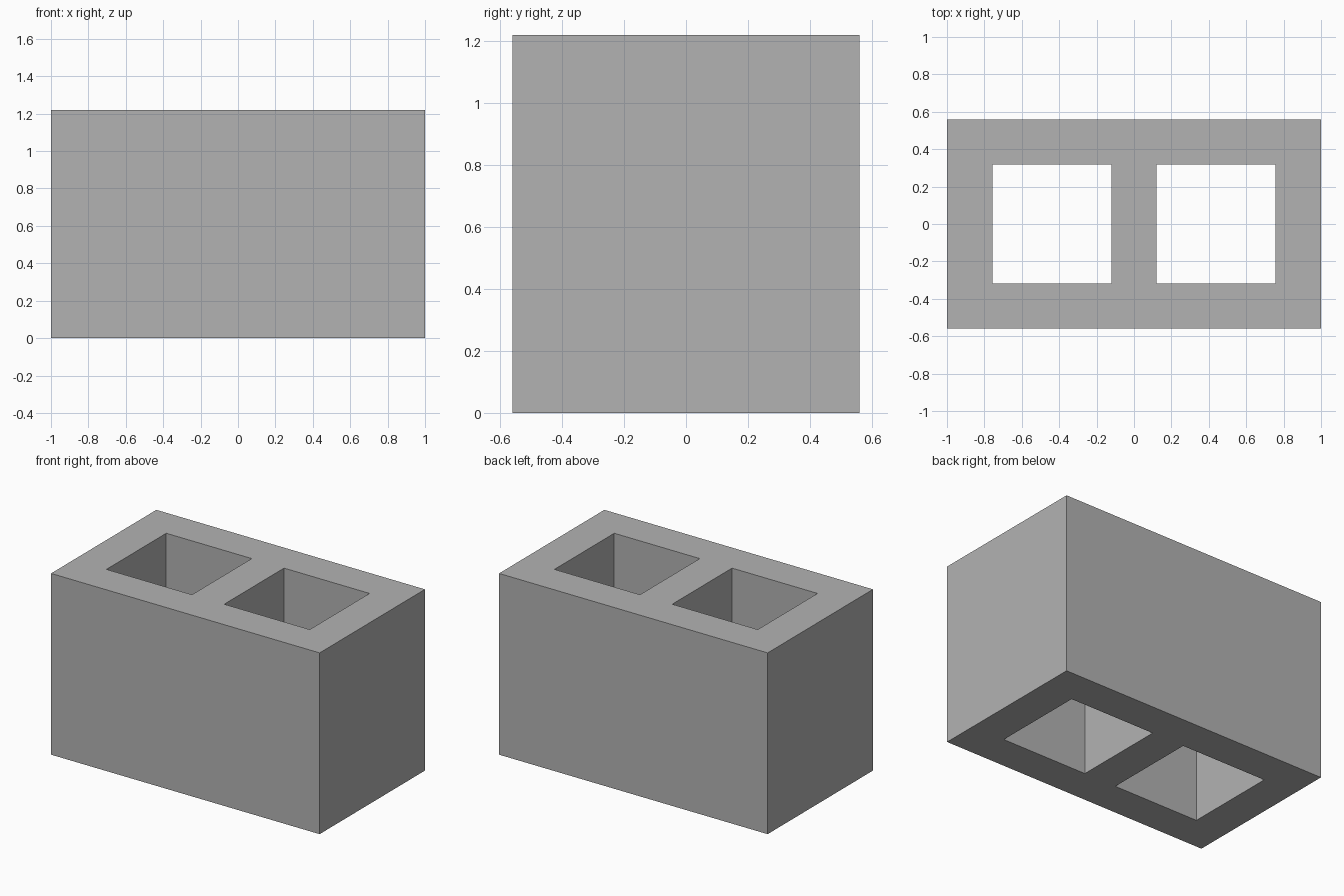
import bpy, bmesh

# Remove the default cube
cube = bpy.data.objects.get("Cube")
if cube:
    bpy.data.objects.remove(cube, do_unlink=True)

HEIGHT = 1.22
X_LINES = (-1.0, -0.757, -0.12, 0.12, 0.757, 1.0)
Y_LINES = (-0.56, -0.318, 0.318, 0.56)

# Concrete colour
concrete = bpy.data.materials.new("concrete_grey")
concrete.use_nodes = True
grey = (0.45, 0.45, 0.45, 1.0)
concrete.diffuse_color = grey
concrete.node_tree.nodes["Principled BSDF"].inputs["Base Color"].default_value = grey

# Floor plan: a grid of cells that leaves out the two square cores
bm = bmesh.new()
verts = [[bm.verts.new((x, y, 0)) for y in Y_LINES] for x in X_LINES]
for i in range(len(X_LINES) - 1):
    for j in range(len(Y_LINES) - 1):
        if j == 1 and i in (1, 3):
            continue
        bm.faces.new((verts[i][j], verts[i + 1][j],
                      verts[i + 1][j + 1], verts[i][j + 1]))

# Raise the plan into a block with open cores
raised = bmesh.ops.extrude_face_region(bm, geom=bm.faces[:], use_keep_orig=True)
top = [g for g in raised["geom"] if isinstance(g, bmesh.types.BMVert)]
bmesh.ops.translate(bm, verts=top, vec=(0, 0, HEIGHT))
bmesh.ops.recalc_face_normals(bm, faces=bm.faces[:])

mesh = bpy.data.meshes.new("hollow_block")
bm.to_mesh(mesh)
bm.free()
mesh.materials.append(concrete)
block = bpy.data.objects.new("hollow_block", mesh)
bpy.context.collection.objects.link(block)
